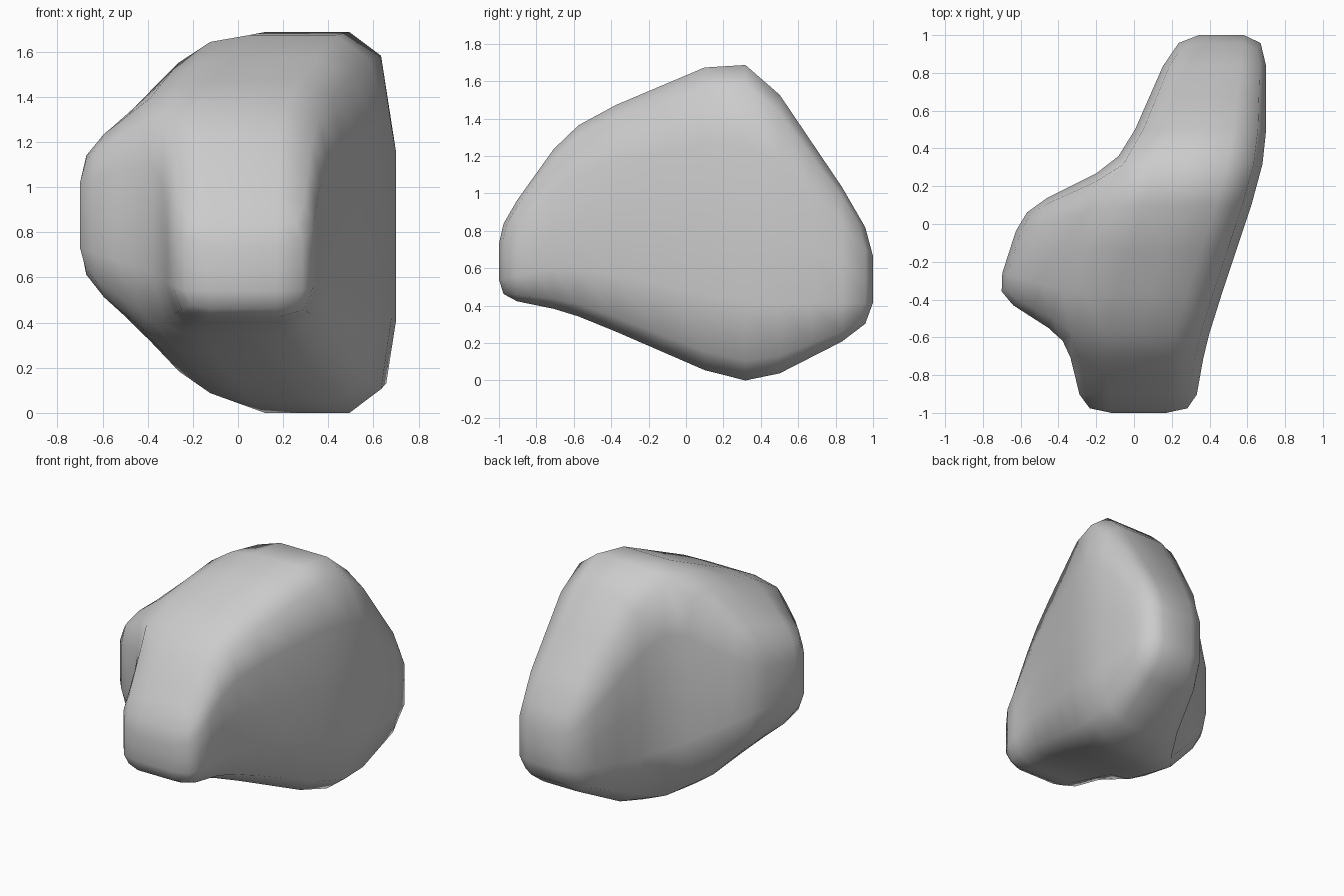
import bpy, bmesh

if "Cube" in bpy.data.objects:
    bpy.data.objects.remove(bpy.data.objects["Cube"])

# Boulder cage: plan outline, each point as (x, y, bottom z, top z)
plan = [
    (0.315, -1.0, 0.43, 0.815),     # 0 front end, right
    (-0.265, -1.0, 0.43, 0.815),    # 1 front end, left
    (-0.36, -0.61, 0.35, 1.36),     # 2 core, front left
    (-0.733, -0.37, 0.60, 1.125),   # 3 side lobe, front
    (-0.59, 0.073, 0.54, 1.19),     # 4 side lobe, back
    (-0.067, 0.335, -0.06, 1.76),   # 5 core, back left
    (0.225, 1.0, 0.28, 0.775),      # 6 back end, left
    (0.70, 1.0, 0.28, 0.775),       # 7 back end, right
    (0.70, 0.335, -0.06, 1.76),     # 8 core, back right
    (0.385, -0.61, 0.35, 1.36),     # 9 core, front right
]
patches = [(0, 1, 2, 9), (9, 2, 5, 8), (2, 3, 4, 5), (8, 5, 6, 7)]

bm = bmesh.new()
low = [bm.verts.new((x, y, b)) for x, y, b, t in plan]
top = [bm.verts.new((x, y, t)) for x, y, b, t in plan]
for p in patches:
    bm.faces.new([top[i] for i in p])
    bm.faces.new([low[i] for i in reversed(p)])
for i in range(len(plan)):
    j = (i + 1) % len(plan)
    bm.faces.new((low[i], low[j], top[j], top[i]))
bmesh.ops.recalc_face_normals(bm, faces=bm.faces[:])
for f in bm.faces:
    f.smooth = True

mesh = bpy.data.meshes.new("boulder")
bm.to_mesh(mesh)
bm.free()
boulder = bpy.data.objects.new("boulder", mesh)
bpy.context.collection.objects.link(boulder)

# Split each face in four, then round the edges once
for name, kind in (("split", 'SIMPLE'), ("rounding", 'CATMULL_CLARK')):
    sub = boulder.modifiers.new(name, 'SUBSURF')
    sub.subdivision_type = kind
    sub.levels = sub.render_levels = 1
    sub.use_limit_surface = False

# Stand it on the ground
bpy.context.view_layer.update()
rounded = boulder.evaluated_get(bpy.context.evaluated_depsgraph_get())
boulder.location.z = -min(v.co.z for v in rounded.data.vertices)
print([(min(v.co[k] for v in rounded.data.vertices), max(v.co[k] for v in rounded.data.vertices)) for k in range(3)])
